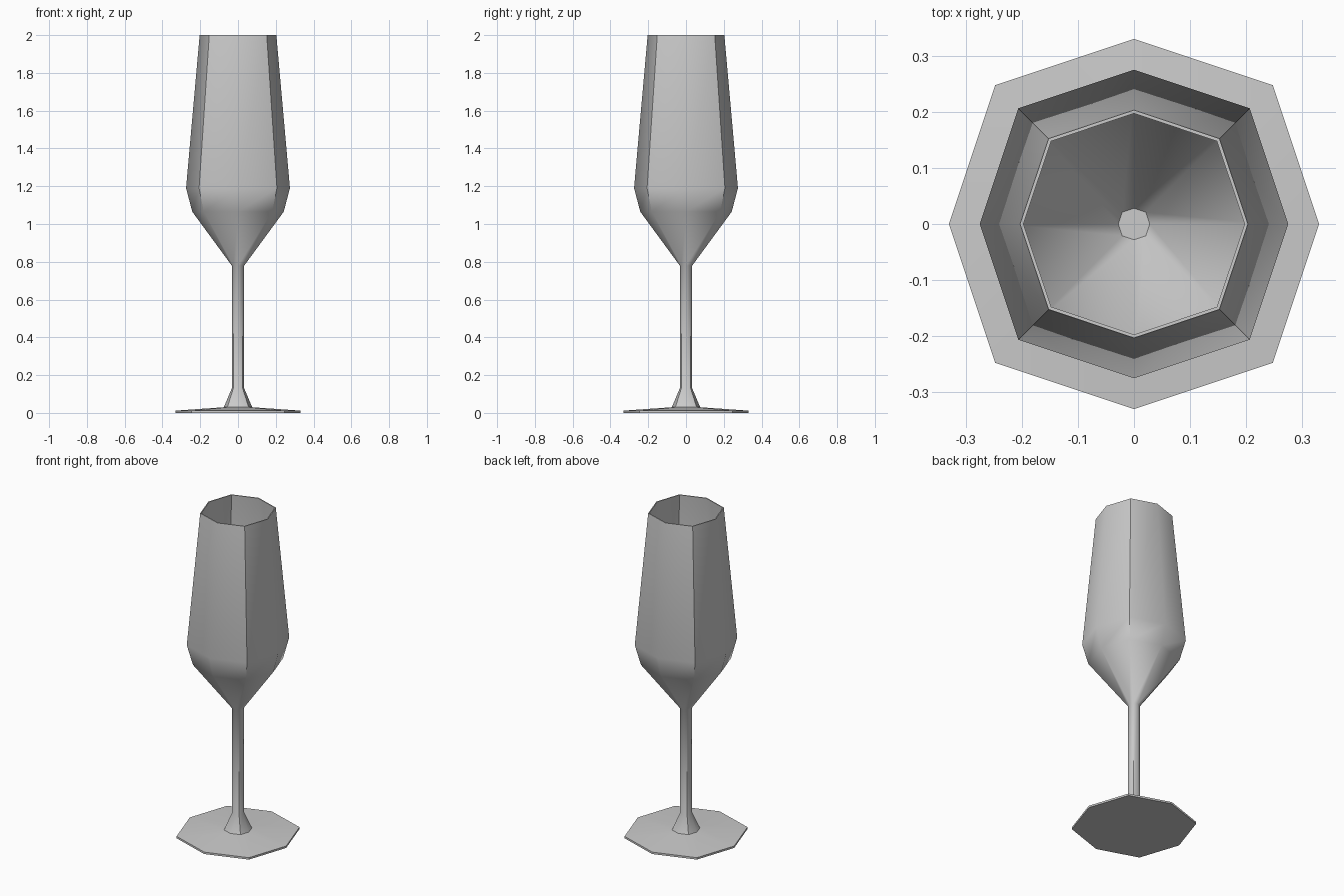
import bpy
import bmesh
import math

cube = bpy.data.objects.get("Cube")
if cube:
    bpy.data.objects.remove(cube, do_unlink=True)

SIDES = 8
DIAGONAL = 1.06  # corners on the diagonals sit slightly further out

# One flat grey for the whole glass
grey = bpy.data.materials.new("plain_grey")
grey.use_nodes = True
colour = (0.6, 0.6, 0.6, 1)
grey.diffuse_color = colour
grey.node_tree.nodes["Principled BSDF"].inputs["Base Color"].default_value = colour


def add_ring(bm, radius, z):
    ring = []
    for i in range(SIDES):
        a = math.tau * i / SIDES
        r = radius * (DIAGONAL if i % 2 else 1)
        ring.append(bm.verts.new((r * math.cos(a), r * math.sin(a), z)))
    return ring


def lathe(name, profile):
    """Join eight-sided rings along a (radius, height) profile, capping both ends."""
    bm = bmesh.new()
    rings = [add_ring(bm, r, z) for r, z in profile]
    for low, high in zip(rings, rings[1:]):
        for i in range(SIDES):
            j = (i + 1) % SIDES
            bm.faces.new((low[i], low[j], high[j], high[i]))
    bm.faces.new(rings[0][::-1])
    bm.faces.new(rings[-1])
    bmesh.ops.recalc_face_normals(bm, faces=bm.faces)
    mesh = bpy.data.meshes.new(name)
    bm.to_mesh(mesh)
    bm.free()
    mesh.materials.append(grey)
    obj = bpy.data.objects.new(name, mesh)
    bpy.context.collection.objects.link(obj)
    bpy.ops.object.select_all(action="DESELECT")
    obj.select_set(True)
    bpy.context.view_layer.objects.active = obj
    bpy.ops.object.shade_smooth_by_angle(angle=math.radians(45))
    return obj


foot = [(0.33, 0), (0.33, 0.012), (0.075, 0.03)]
stem = [(0.033, 0.13), (0.033, 0.78)]
bowl_outside = [(0.242, 1.065), (0.275, 1.19), (0.203, 2)]
bowl_inside = [(0.197, 2), (0.269, 1.19), (0.235, 1.072), (0.028, 0.79)]

lathe("stemmed_glass", foot + stem + bowl_outside + bowl_inside)
